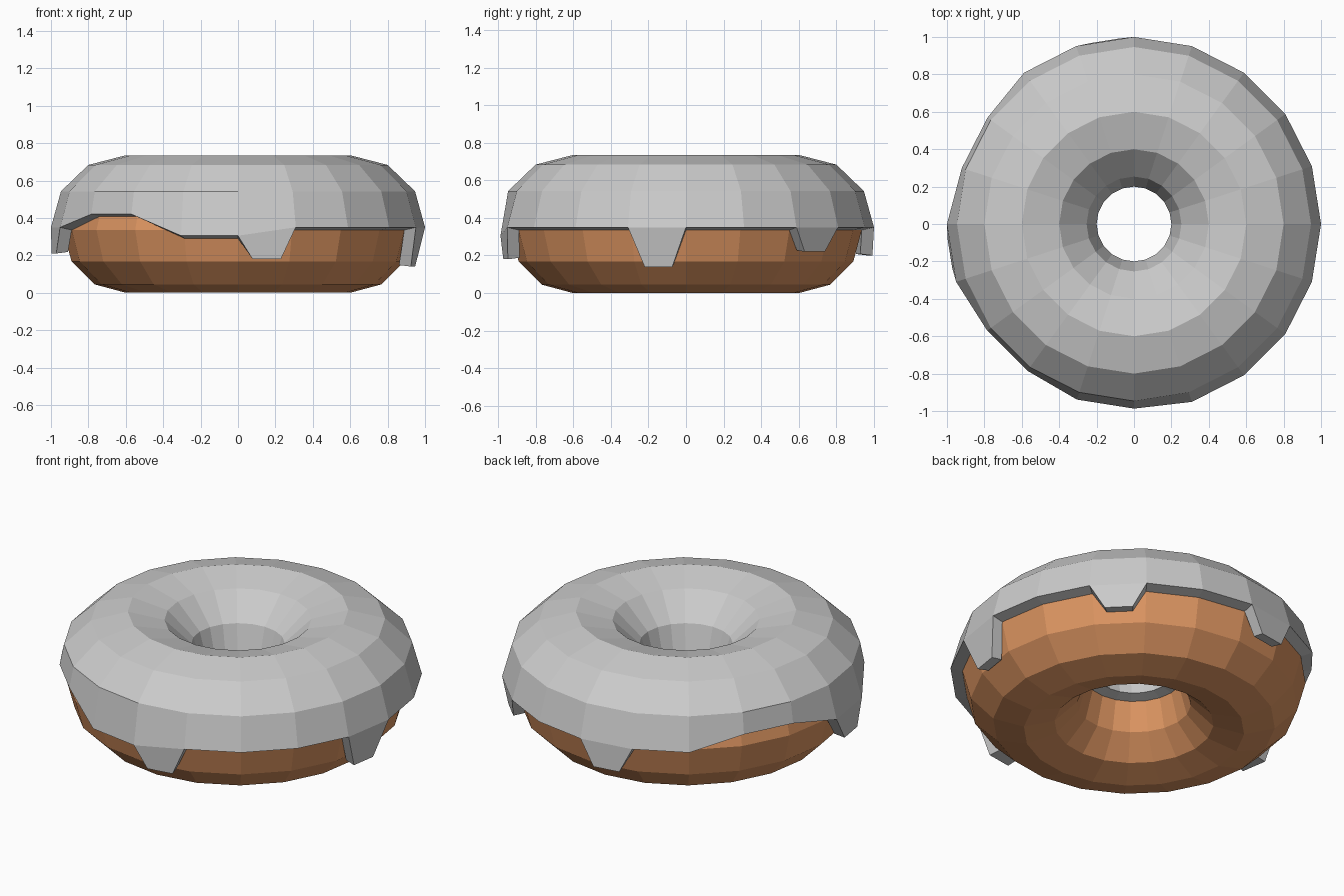
import bpy, bmesh
from math import cos, sin, radians
from mathutils import Vector

if "Cube" in bpy.data.objects:
    bpy.data.objects.remove(bpy.data.objects["Cube"])

N = 20          # sides around the ring
STEP = 360 / N


def polar(r, deg, z):
    return Vector((r * cos(radians(deg)), r * sin(radians(deg)), z))


def finish(bm, name):
    bmesh.ops.recalc_face_normals(bm, faces=bm.faces)
    mesh = bpy.data.meshes.new(name)
    bm.to_mesh(mesh)
    bm.free()
    obj = bpy.data.objects.new(name, mesh)
    bpy.context.collection.objects.link(obj)
    return obj


def section(k, rh, rv, zc):
    """Radius and height of point k on the 12-sided tube section."""
    a = radians(30 * k)
    return 0.6 + rh * cos(a), zc + rv * sin(a)


def sheet(bm, rings):
    for a, b in zip(rings, rings[1:]):
        for i in range(N):
            j = (i + 1) % N
            bm.faces.new((a[i], a[j], b[j], b[i]))


# Dough ring
bm = bmesh.new()
rings = []
for k in range(12):
    r, z = section(k, 0.335, 0.335, 0.335)
    rings.append([bm.verts.new(polar(r, i * STEP, z)) for i in range(N)])
sheet(bm, rings + rings[:1])
dough = finish(bm, "dough")
brown = bpy.data.materials.new("baked_dough")
brown.diffuse_color = (0.72, 0.3, 0.12, 1)
brown.use_nodes = True
brown.node_tree.nodes["Principled BSDF"].inputs["Base Color"].default_value = brown.diffuse_color
dough.data.materials.append(brown)

# Icing shell: uneven outer edge, (radius shift, height shift) per side index
edge = {8: (-0.032, 0.07), 9: (-0.032, 0.07), 12: (-0.03, 0.07),
        13: (-0.03, 0.07), 14: (-0.013, -0.045), 15: (-0.013, -0.045)}
# Drips: side index -> (bottom radius, bottom height)
drips = {2: (0.97, 0.22), 5: (0.995, 0.20), 10: (1.0, 0.21),
         15: (0.975, 0.18), 19: (0.95, 0.14)}

bm = bmesh.new()
shells = []
for rh, rv, zc in ((0.4, 0.385, 0.35), (0.335, 0.335, 0.335)):
    rings = []
    for k in range(7):
        r, z = section(k, rh, rv, zc)
        ring = []
        for i in range(N):
            dr, dz = edge.get(i, (0, 0)) if k == 0 else (0, 0)
            ring.append(bm.verts.new(polar(r + dr, i * STEP, z + dz)))
        rings.append(ring)
    sheet(bm, rings)
    shells.append(rings)
outer, inner = shells

# Icing rims, with tapered drips pulled down from the outer one
for i in range(N):
    j = (i + 1) % N
    bm.faces.new((outer[6][i], outer[6][j], inner[6][j], inner[6][i]))
    base = [outer[0][i], outer[0][j], inner[0][j], inner[0][i]]
    if i in drips:
        r, z = drips[i]
        a, b = i * STEP + 4.6, i * STEP + 13.6
        tip = [bm.verts.new(polar(rr, d, zz)) for rr, d, zz in
               ((r, a, z), (r, b, z), (r - 0.065, b, z + 0.008), (r - 0.065, a, z + 0.008))]
        for s in range(4):
            t = (s + 1) % 4
            bm.faces.new((base[s], base[t], tip[t], tip[s]))
        bm.faces.new(tip)
    else:
        bm.faces.new(base)
finish(bm, "icing")
